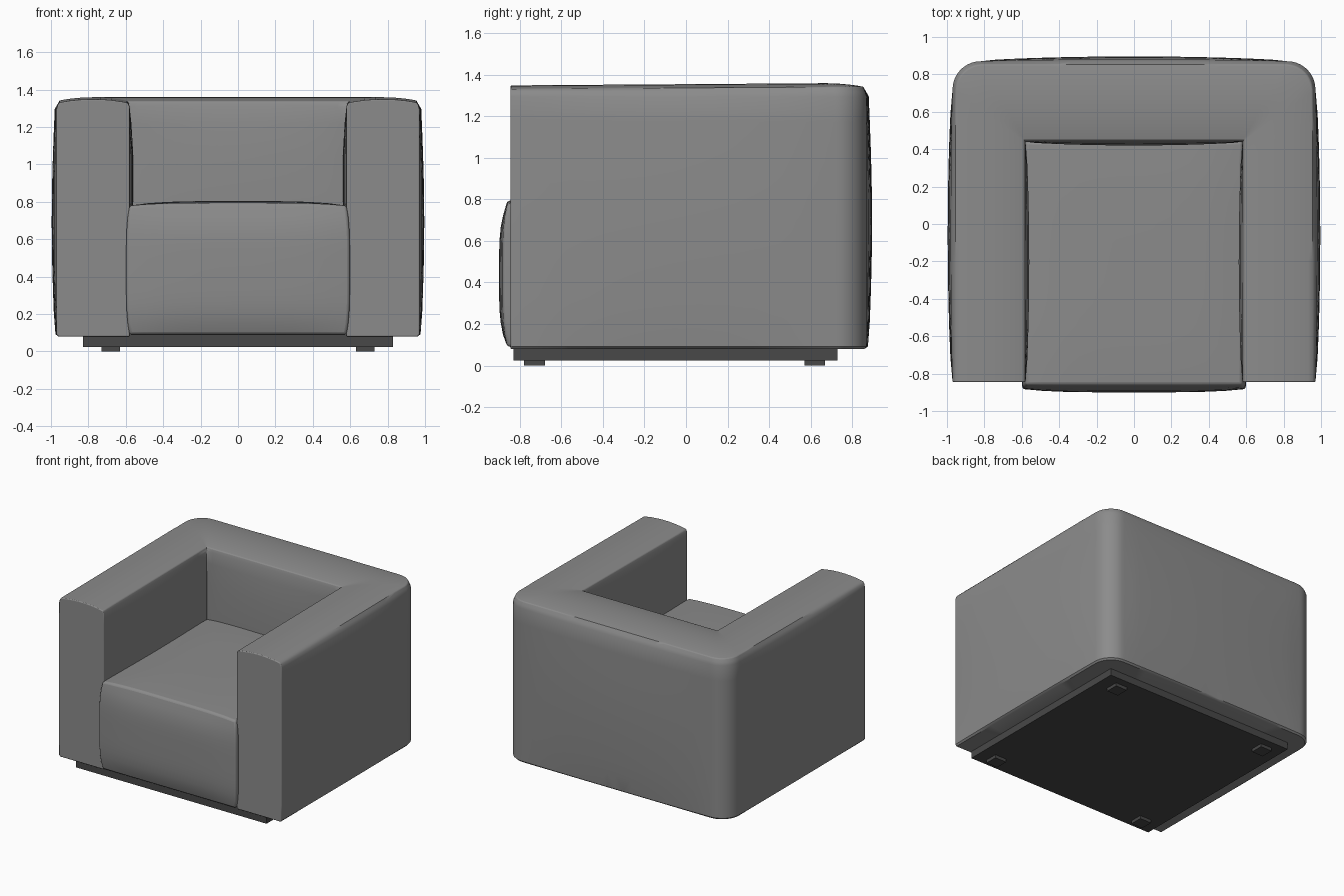
import bpy, bmesh, math
from mathutils import Vector

cube = bpy.data.objects.get("Cube")
if cube:
    bpy.data.objects.remove(cube, do_unlink=True)


def material(name, value):
    m = bpy.data.materials.new(name)
    m.use_nodes = True
    colour = (value, value, value, 1)
    m.diffuse_color = colour
    node = m.node_tree.nodes["Principled BSDF"]
    node.inputs["Base Color"].default_value = colour
    node.inputs["Roughness"].default_value = 0.8
    return m


upholstery = material("grey upholstery", 0.26)
dark = material("dark base", 0.065)


def finish(name, bm, mat, bevel=0.0):
    bmesh.ops.remove_doubles(bm, verts=bm.verts, dist=0.0002)
    bmesh.ops.recalc_face_normals(bm, faces=bm.faces)
    mesh = bpy.data.meshes.new(name)
    bm.to_mesh(mesh)
    bm.free()
    ob = bpy.data.objects.new(name, mesh)
    bpy.context.collection.objects.link(ob)
    mesh.materials.append(mat)
    if bevel:
        mod = ob.modifiers.new("soft edge", "BEVEL")
        mod.width, mod.segments = bevel, 3
        mod.limit_method, mod.angle_limit = "ANGLE", math.radians(50)
        bpy.ops.object.select_all(action="DESELECT")
        ob.select_set(True)
        bpy.context.view_layer.objects.active = ob
        bpy.ops.object.shade_smooth_by_angle(angle=math.radians(40))
    return ob


def box(name, lo, hi, mat):
    bm = bmesh.new()
    bmesh.ops.create_cube(bm, size=1)
    lo, hi = Vector(lo), Vector(hi)
    for v in bm.verts:
        v.co = (lo + hi) / 2 + v.co * (hi - lo)
    return finish(name, bm, mat)


# Plan of one half of the arms and back: inner point, outer point, normal, bulge
IN_X, IN_Y, OUT_X, OUT_Y, FRONT, R = 0.58, 0.44, 0.97, 0.87, -0.845, 0.15
half = []
N = 12
for i in range(N + 1):
    s = i / N
    half.append((Vector((IN_X, FRONT + (IN_Y - FRONT) * s, 0)),
                 Vector((OUT_X, FRONT + (OUT_Y - R - FRONT) * s, 0)),
                 Vector((1, 0, 0)), max(0, math.sin(math.pi * s)) ** 0.6))
for i in range(1, 10):
    a = math.pi / 2 * i / 10
    n = Vector((math.cos(a), math.sin(a), 0))
    half.append((Vector((IN_X, IN_Y, 0)),
                 Vector((OUT_X - R, OUT_Y - R, 0)) + n * R, n, 0))
for i in range(N + 1):
    s = i / N
    half.append((Vector((IN_X * (1 - s), IN_Y, 0)),
                 Vector(((OUT_X - R) * (1 - s), OUT_Y, 0)),
                 Vector((0, 1, 0)), math.sin(math.pi / 2 * s) ** 0.6))


def flip(v):
    return Vector((-v.x, v.y, v.z))


path = half + [(flip(p), flip(q), flip(n), b) for p, q, n, b in reversed(half[:-1])]

# Cross-section: fraction from inner to outer wall, height, sideways bulge
LOW, SEAM = 0.08, 1.325
section = [(0, LOW, 0), (0, 0.5, -0.01), (0, 0.8, -0.02), (0, 1.05, -0.02),
           (0, 1.22, -0.01), (0, 1.31, 0)]
section += [(d, SEAM + 0.024 * math.sin(math.pi * d) ** 0.7, 0)
            for d in (0.02, 0.1, 0.25, 0.4, 0.55, 0.7, 0.82, 0.9, 0.96)]
section += [(0.985, SEAM - 0.007, 0.004), (1, SEAM - 0.03, 0.01)]
for i in range(1, 10):
    t = i / 10
    section.append((1, SEAM - 0.03 - t * (SEAM - 0.04 - LOW),
                    0.01 + 0.016 * math.sin(math.pi * t)))
section += [(1, LOW + 0.012, 0.006), (0.975, LOW, 0)]

# Arms and back as one sweep
bm = bmesh.new()
rings = []
for p, q, n, b in path:
    ring = []
    for d, z, bulge in section:
        co = p.lerp(q, d) + n * bulge * b
        rise = 0.012 * (co.y - FRONT) / (OUT_Y - FRONT) if 0 < d < 0.97 else 0
        ring.append(bm.verts.new((co.x, co.y, z + rise)))
    rings.append(ring)
M = len(section)
for a, b in zip(rings, rings[1:]):
    for j in range(M):
        k = (j + 1) % M
        bm.faces.new((a[j], a[k], b[k], b[j]))
bm.faces.new(rings[0])
bm.faces.new(list(reversed(rings[-1])))
finish("arms_and_back", bm, upholstery, 0.006)

# Seat cushion with a swollen front and gently crowned top
bm = bmesh.new()
bmesh.ops.create_cube(bm, size=2)
bmesh.ops.subdivide_edges(bm, edges=bm.edges, cuts=11, use_grid_fill=True)
for v in bm.verts:
    x, y, z = v.co
    fx, fy, fz = 1 - x ** 4, 1 - y ** 4, 1 - z ** 4
    v.co = (x * (0.58 + 0.018 * fz),
            -0.21 + 0.65 * y - (0.022 * fz + 0.018 * fz * fx if y < -0.99 else 0),
            0.435 + 0.345 * z + (0.024 * fx * (0.6 + 0.4 * fy) if z > 0.99 else 0))
finish("seat_cushion", bm, upholstery, 0.015)

# Plinth and feet
box("base_plinth", (-0.83, -0.83, 0.025), (0.83, 0.73, 0.09), dark)
for x, side in ((0.68, "left"), (-0.68, "right")):
    for y, end in ((-0.73, "front"), (0.62, "back")):
        box(f"{end}_{side}_foot", (x - 0.05, y - 0.05, 0), (x + 0.05, y + 0.05, 0.03), dark)
